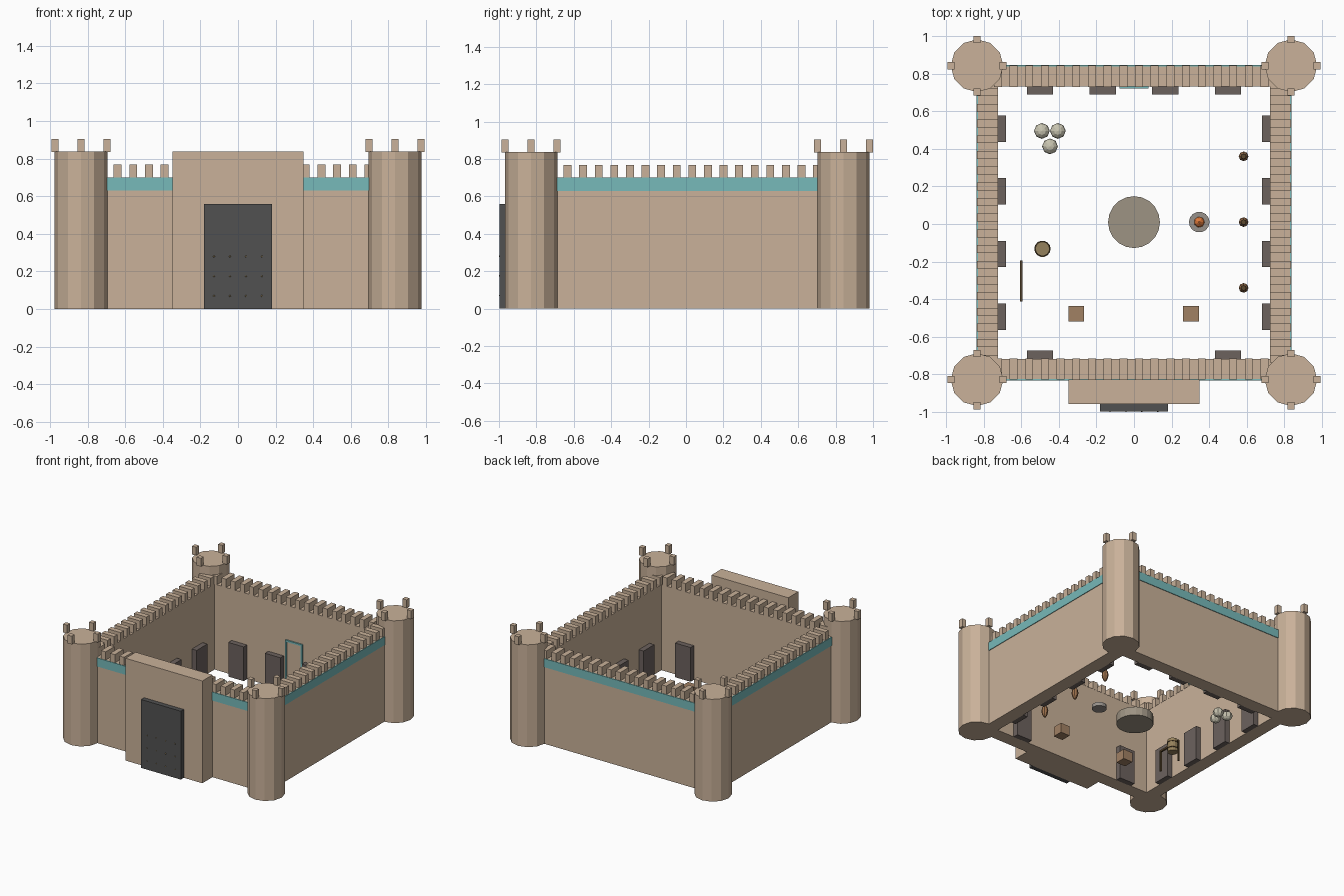
import bpy, bmesh, math
from mathutils import Matrix, Vector

if "Cube" in bpy.data.objects:
    bpy.data.objects.remove(bpy.data.objects["Cube"])

CY = 0.007     # courtyard centre in y
T = 0.835      # tower offset
W = 0.779      # wall centre line offset


def mat(name, r, g, b):
    m = bpy.data.materials.new(name)
    m.diffuse_color = tuple((c / 255) ** 2.2 for c in (r, g, b)) + (1,)
    m.use_nodes = True
    m.node_tree.nodes["Principled BSDF"].inputs["Base Color"].default_value = m.diffuse_color
    return m


STONE = mat("sandstone", 200, 176, 152)
TEAL = mat("teal_trim", 118, 184, 184)
IRON = mat("dark_gate", 82, 82, 82)
DOOR = mat("dark_door", 108, 98, 94)
GREY = mat("grey_stone", 156, 146, 130)
PIT = mat("pit_stone", 150, 144, 138)
FIRE = mat("embers", 222, 120, 60)
WOOD = mat("wood", 160, 128, 100)
DARKWOOD = mat("dark_wood", 92, 74, 50)
BARREL = mat("barrel_wood", 148, 128, 92)
CLAY = mat("clay", 160, 116, 80)
SACK = mat("sackcloth", 200, 196, 176)
BRASS = mat("brass", 150, 130, 90)


def finish(name, bm, m):
    me = bpy.data.meshes.new(name)
    bm.to_mesh(me)
    bm.free()
    me.materials.append(m)
    ob = bpy.data.objects.new(name, me)
    bpy.context.collection.objects.link(ob)
    return ob


def boxes(name, items, m, rot=0.0, offset=(0, 0, 0)):
    """One object from (centre, size) boxes, turned about z and then moved."""
    bm = bmesh.new()
    for c, s in items:
        bmesh.ops.create_cube(bm, size=1, matrix=Matrix.Translation(c) @ Matrix.Diagonal((*s, 1)))
    bm.transform(Matrix.Translation(offset) @ Matrix.Rotation(rot, 4, 'Z'))
    return finish(name, bm, m)


def lathe(name, profile, n, loc, m):
    """Solid of revolution from (radius, z) points, with flat caps."""
    bm = bmesh.new()
    rings = [[bm.verts.new((r * math.cos(2 * math.pi * i / n), r * math.sin(2 * math.pi * i / n), z))
              for i in range(n)] for r, z in profile]
    for a, b in zip(rings, rings[1:]):
        for i in range(n):
            j = (i + 1) % n
            bm.faces.new((a[i], a[j], b[j], b[i]))
    bm.faces.new(rings[0][::-1])
    bm.faces.new(rings[-1])
    bm.transform(Matrix.Translation(loc))
    return finish(name, bm, m)


# Walls, teal bands, battlements and inner doors, one set per side (front first)
centre = (0, CY, 0)
for k, side in enumerate(("front", "right", "back", "left")):
    rot = k * math.pi / 2
    boxes(side + "_wall", [((0, -W, 0.35), (1.67, 0.11, 0.70))], STONE, rot, centre)
    boxes(side + "_band", [((0, -T, 0.665), (1.67, 0.008, 0.07))], TEAL, rot, centre)
    # spacing runs along +x / +y on every side
    sgn = 1 if k < 2 else -1
    boxes(side + "_battlements",
          [((sgn * (-0.724 + 0.0834 * i), -W, 0.733), (0.042, 0.112, 0.07)) for i in range(18)],
          STONE, rot, centre)
    spots = (-0.5, 0.5) if k == 0 else (-0.5, -0.167, 0.167, 0.5)
    boxes(side + "_inner_doors",
          [((x, -0.704, 0.14), (0.14, 0.046, 0.28)) for x in spots], DOOR, rot, centre)

# Corner towers with four merlons each
for sx in (-1, 1):
    for sy in (-1, 1):
        loc = (sx * T, sy * T + CY, 0)
        tag = ("front" if sy < 0 else "back") + ("_left" if sx < 0 else "_right")
        lathe(tag + "_tower", [(0.14, 0), (0.14, 0.838)], 12, loc, STONE)
        boxes(tag + "_tower_merlons",
              [((0.139 * dx, 0.139 * dy, 0.87), (0.038, 0.038, 0.068))
               for dx, dy in ((1, 0), (-1, 0), (0, 1), (0, -1))], STONE, 0, loc)

# Gatehouse, gate and studs
boxes("gatehouse", [((0, -0.8925, 0.419), (0.696, 0.131, 0.838))], STONE)
boxes("gate", [((0, -0.976, 0.28), (0.36, 0.042, 0.56))], IRON)
bm = bmesh.new()
for i in range(4):
    for z in (0.07, 0.175, 0.28):
        bmesh.ops.create_icosphere(bm, subdivisions=1, radius=0.006,
                                   matrix=Matrix.Translation((-0.128 + 0.085 * i, -0.995, z)))
finish("gate_studs", bm, BRASS)

# Teal framed doorway on the back wall
boxes("doorway_frame", [((-0.07, 0.73, 0.21), (0.014, 0.02, 0.42)),
                        ((0.07, 0.73, 0.21), (0.014, 0.02, 0.42)),
                        ((0, 0.73, 0.413), (0.154, 0.02, 0.014))], TEAL)
boxes("doorway_panel", [((0, 0.733, 0.205), (0.13, 0.016, 0.41))], STONE)

# Courtyard well and fire pit
lathe("well", [(0.138, 0), (0.138, 0.07)], 20, (0, 0.01, 0), GREY)
lathe("fire_pit", [(0.055, 0), (0.055, 0.03)], 14, (0.347, 0.01, 0), PIT)
lathe("embers", [(0.03, 0.028), (0.022, 0.042), (0.004, 0.055)], 7, (0.347, 0.01, 0), FIRE)

# Clay jars along the right side
for i, y in enumerate((-0.34, 0.01, 0.36)):
    lathe(f"jar_{i}", [(0.01, 0), (0.02, 0.02), (0.026, 0.05), (0.02, 0.08), (0.012, 0.092), (0.012, 0.1)],
          8, (0.583, y, 0), CLAY)
    lathe(f"jar_lid_{i}", [(0.014, 0.1), (0.014, 0.107)], 8, (0.583, y, 0), DARKWOOD)

# Crates
for tag, x in (("left", -0.307), ("right", 0.303)):
    boxes(tag + "_crate", [((x, -0.478, 0.04), (0.084, 0.084, 0.08))], WOOD)

# Sacks
for i, (x, y) in enumerate(((-0.49, 0.495), (-0.405, 0.495), (-0.447, 0.413))):
    bm = bmesh.new()
    bmesh.ops.create_uvsphere(bm, u_segments=8, v_segments=6, radius=0.042,
                              matrix=Matrix.Translation((x, y, 0.036)) @ Matrix.Diagonal((1, 1, 0.85, 1)))
    finish(f"sack_{i}", bm, SACK)

# Barrel with two hoops
spot = (-0.487, -0.132, 0)
lathe("barrel", [(0.038, 0), (0.042, 0.05), (0.038, 0.105)], 14, spot, BARREL)
for i, z in enumerate((0.025, 0.075)):
    lathe(f"barrel_hoop_{i}", [(0.0435, z), (0.0435, z + 0.008)], 14, spot, DARKWOOD)

# Weapon rack
boxes("rack", [((-0.6, -0.2, 0.085), (0.012, 0.012, 0.17)),
               ((-0.6, -0.405, 0.085), (0.012, 0.012, 0.17)),
               ((-0.6, -0.3025, 0.17), (0.014, 0.217, 0.014))], DARKWOOD)
